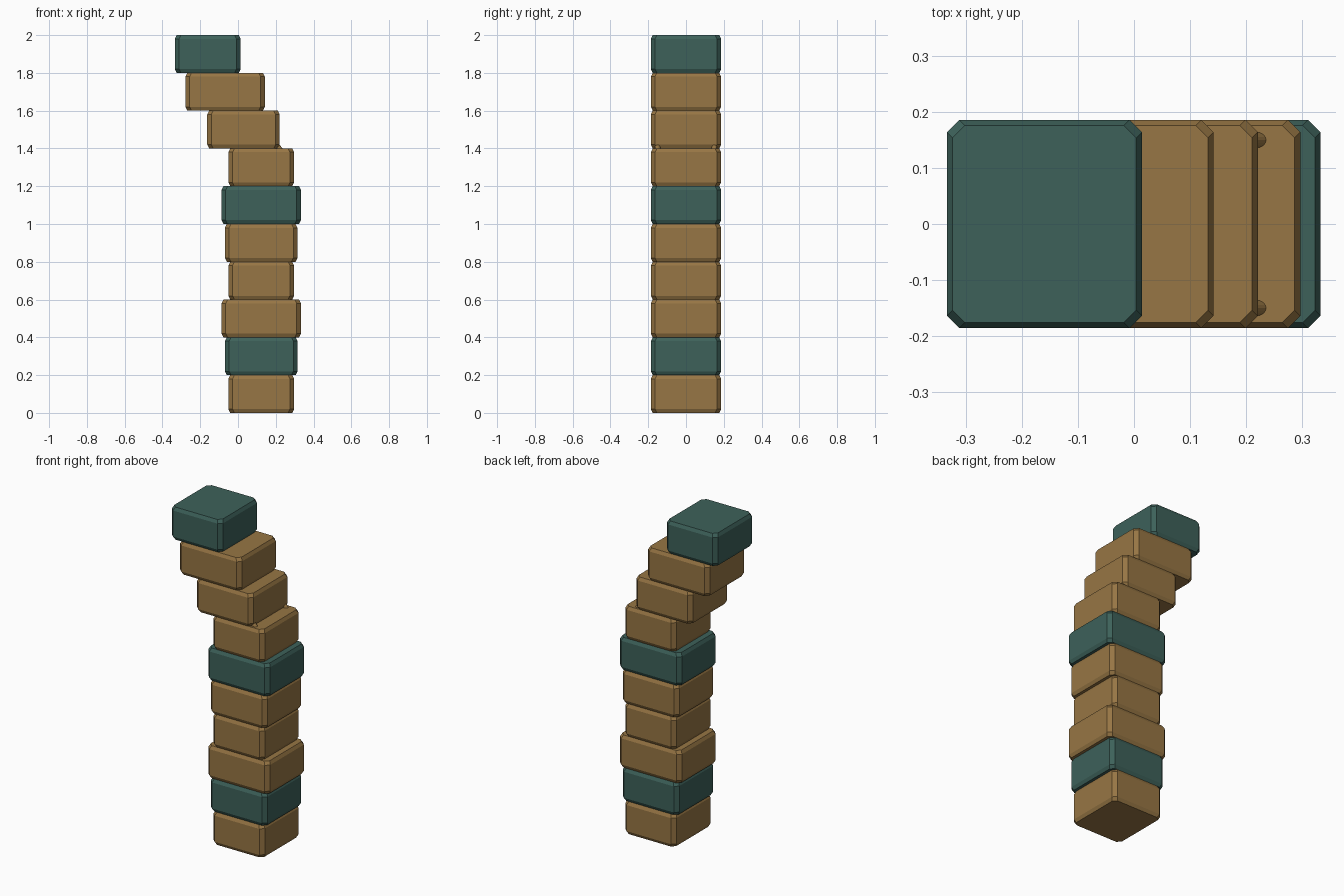
import bpy, bmesh
from mathutils import Vector

default = bpy.data.objects.get("Cube")
if default:
    bpy.data.objects.remove(default, do_unlink=True)


def make_material(name, color):
    mat = bpy.data.materials.new(name)
    mat.use_nodes = True
    mat.diffuse_color = color
    mat.node_tree.nodes["Principled BSDF"].inputs["Base Color"].default_value = color
    return mat


tan = make_material("tan_brown", (0.31, 0.181, 0.058, 1))
teal = make_material("dark_teal", (0.047, 0.12, 0.102, 1))

HEIGHT = 0.2
HALF_DEPTH = 0.186
CORNER = 0.022   # chamfer of the upright edges
INSET = 0.01     # inward step of the top and bottom rims
RIM = 0.02       # height of the rim slopes


def add_object(name, bm, mat):
    bmesh.ops.recalc_face_normals(bm, faces=bm.faces)
    mesh = bpy.data.meshes.new(name)
    bm.to_mesh(mesh)
    bm.free()
    mesh.materials.append(mat)
    obj = bpy.data.objects.new(name, mesh)
    bpy.context.collection.objects.link(obj)
    return obj


def octagon(bm, x, width, z, inset):
    """Ring of a rectangle with clipped corners."""
    a, b, c = width / 2 - inset, HALF_DEPTH - inset, CORNER
    points = [(a, c - b), (a, b - c), (a - c, b), (c - a, b),
              (-a, b - c), (-a, c - b), (c - a, -b), (a - c, -b)]
    return [bm.verts.new((x + px, py, z)) for px, py in points]


def block(name, x, width, z, mat):
    bm = bmesh.new()
    levels = [(0, INSET), (RIM, 0), (HEIGHT - RIM, 0), (HEIGHT, INSET)]
    rings = [octagon(bm, x, width, z + dz, inset) for dz, inset in levels]
    for low, high in zip(rings, rings[1:]):
        for i in range(8):
            j = (i + 1) % 8
            bm.faces.new((low[i], low[j], high[j], high[i]))
    bm.faces.new(rings[0])
    bm.faces.new(rings[-1])
    return add_object(name, bm, mat)


# Stacked blocks from the ground up: centre x, width, material
SMALL, MEDIUM, LARGE = 0.348, 0.384, 0.42
stack = [
    (0.123, SMALL, tan), (0.123, MEDIUM, teal), (0.123, LARGE, tan),
    (0.123, SMALL, tan), (0.123, MEDIUM, tan), (0.123, LARGE, teal),
    (0.123, SMALL, tan), (0.029, MEDIUM, tan), (-0.068, LARGE, tan),
    (-0.16, SMALL, teal),
]
for i, (x, width, mat) in enumerate(stack):
    block(f"block_{i + 1}", x, width, i * HEIGHT, mat)

# Slanted pegs between the upright stack and the first leaning block
for side, y in (("right", -0.15), ("left", 0.15)):
    start, end = Vector((0.23, y, 1.385)), Vector((0.15, y, 1.485))
    axis = end - start
    bm = bmesh.new()
    bmesh.ops.create_cone(bm, cap_ends=True, segments=16, radius1=0.014,
                          radius2=0.014, depth=axis.length)
    peg = add_object(f"peg_{side}", bm, tan)
    peg.location = (start + end) / 2
    peg.rotation_euler = axis.to_track_quat("Z", "Y").to_euler()
